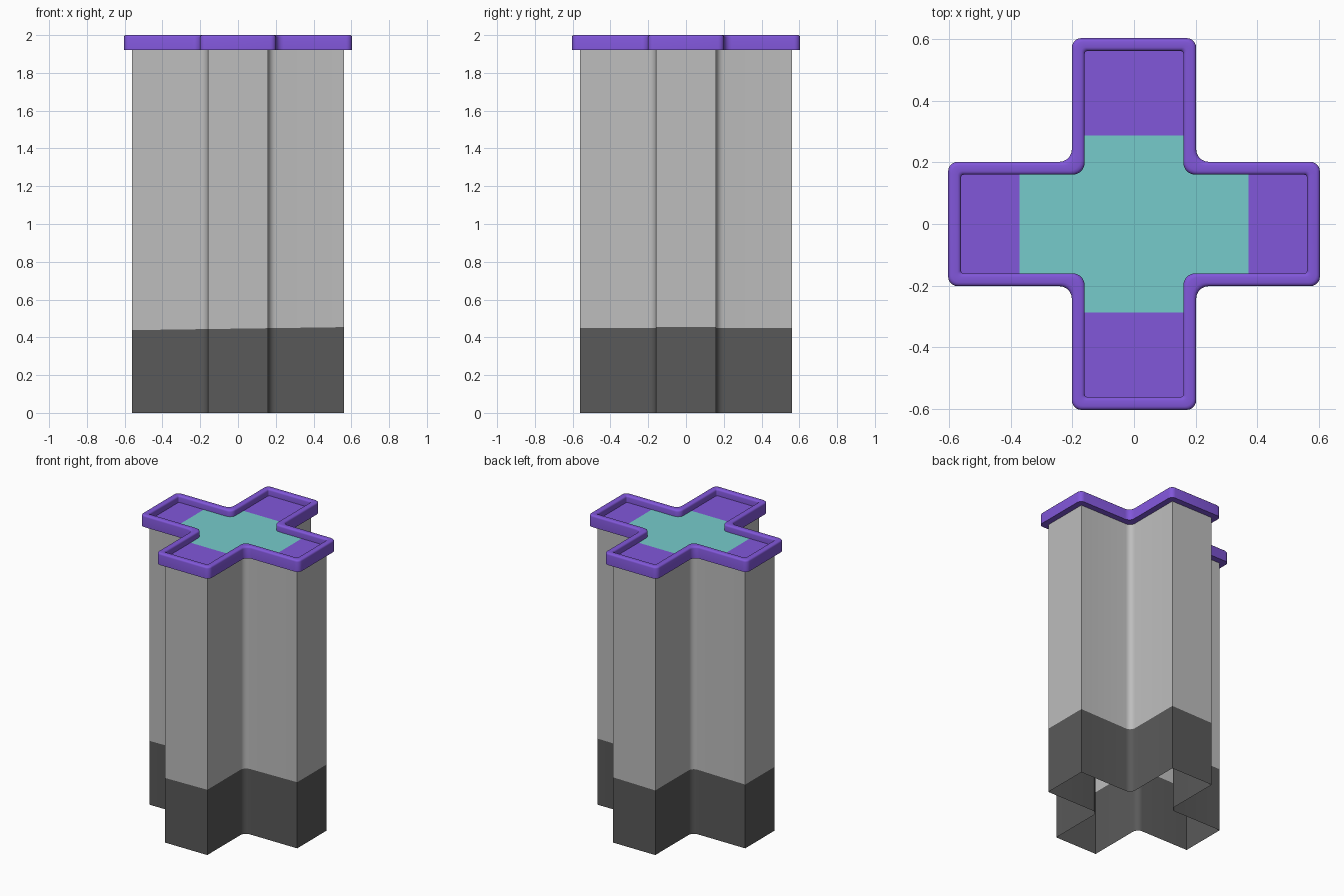
import bpy, bmesh, math
from mathutils import Vector

if "Cube" in bpy.data.objects:
    bpy.data.objects.remove(bpy.data.objects["Cube"])


def material(name, rgb):
    m = bpy.data.materials.new(name)
    m.diffuse_color = (*rgb, 1.0)
    m.use_nodes = True
    m.node_tree.nodes["Principled BSDF"].inputs["Base Color"].default_value = m.diffuse_color
    return m


PURPLE = material("purple", (0.22, 0.095, 0.70))
TEAL = material("teal", (0.18, 0.60, 0.60))
GREY = material("light grey", (0.51, 0.51, 0.51))
DARK = material("dark grey", (0.10, 0.10, 0.10))


def plus_outline(ext, arm, r_in, r_out, n=5):
    """Plus outline, counter-clockwise, with rounded inner and outer corners."""
    quarter = []
    # two outer corners of the +x arm, then the concave corner beside it
    corners = [((ext - r_out, -arm + r_out), r_out, -90, 0),
               ((ext - r_out, arm - r_out), r_out, 0, 90),
               ((arm + r_in, arm + r_in), r_in, 270, 180)]
    for (cx, cy), r, a0, a1 in corners:
        steps = n if r > 0 else 0
        for i in range(steps + 1):
            a = math.radians(a0 + (a1 - a0) * i / max(steps, 1))
            quarter.append((cx + r * math.cos(a), cy + r * math.sin(a)))
    pts = []
    for _ in range(4):
        pts += quarter
        quarter = [(-y, x) for x, y in quarter]
    return pts


def ring(bm, pts, z):
    return [bm.verts.new((x, y, z)) for x, y in pts]


def loft(bm, rings):
    for a, b in zip(rings, rings[1:]):
        for i in range(len(a)):
            j = (i + 1) % len(a)
            bm.faces.new((a[i], a[j], b[j], b[i]))


def finish(bm, name, mats, smooth=True):
    me = bpy.data.meshes.new(name)
    bm.to_mesh(me)
    bm.free()
    for m in mats:
        me.materials.append(m)
    ob = bpy.data.objects.new(name, me)
    bpy.context.collection.objects.link(ob)
    if smooth:
        bpy.ops.object.select_all(action='DESELECT')
        ob.select_set(True)
        bpy.context.view_layer.objects.active = ob
        bpy.ops.object.shade_smooth_by_angle(angle=math.radians(40))
    return ob


def cut(bm, co, normal):
    geom = bm.verts[:] + bm.edges[:] + bm.faces[:]
    bmesh.ops.bisect_plane(bm, geom=geom, plane_co=co, plane_no=normal)


BODY, ARM = 0.562, 0.16      # body reach and half arm width
LIP = 0.042                  # rim overhang
FLOOR_Z, RIM_Z = 1.955, 1.92

# open tube body, dark band at the bottom with a slightly slanted edge
bm = bmesh.new()
outline = plus_outline(BODY, ARM, 0.04, 0)
loft(bm, [ring(bm, outline, 0), ring(bm, outline, RIM_Z)])
co, no = Vector((0, 0, 0.446)), Vector((-0.0143, 0, 1)).normalized()
cut(bm, co, no)
for f in bm.faces:
    f.material_index = int((f.calc_center_median() - co).dot(no) < 0)
finish(bm, "tube_body", [GREY, DARK])

# raised rim with rounded top edges: (inset from outside, height)
B = 0.012
profile = [(LIP, RIM_Z), (0, RIM_Z)]
for i in range(4):
    a = math.radians(30 * i)
    profile.append((B * (1 - math.cos(a)), 2 - B + B * math.sin(a)))
for i in range(4):
    a = math.radians(90 - 30 * i)
    profile.append((LIP - B * (1 - math.cos(a)), 2 - B + B * math.sin(a)))
profile.append((LIP, FLOOR_Z))
bm = bmesh.new()
loft(bm, [ring(bm, plus_outline(BODY + LIP - d, ARM + LIP - d, 0.04,
                                0.032 - 0.55 * d), z) for d, z in profile])
finish(bm, "top_rim", [PURPLE])

# recessed cap: teal centre, purple arm ends
bm = bmesh.new()
bm.faces.new(ring(bm, plus_outline(BODY, ARM, 0.04, 0), FLOOR_Z))
TX, TY = 0.372, 0.287
for s in (-1, 1):
    cut(bm, (s * TX, 0, FLOOR_Z), (1, 0, 0))
    cut(bm, (0, s * TY, FLOOR_Z), (0, 1, 0))
for f in bm.faces:
    c = f.calc_center_bounds()
    f.material_index = int(abs(c.x) < TX and abs(c.y) < TY)
finish(bm, "top_cap", [PURPLE, TEAL], smooth=False)
